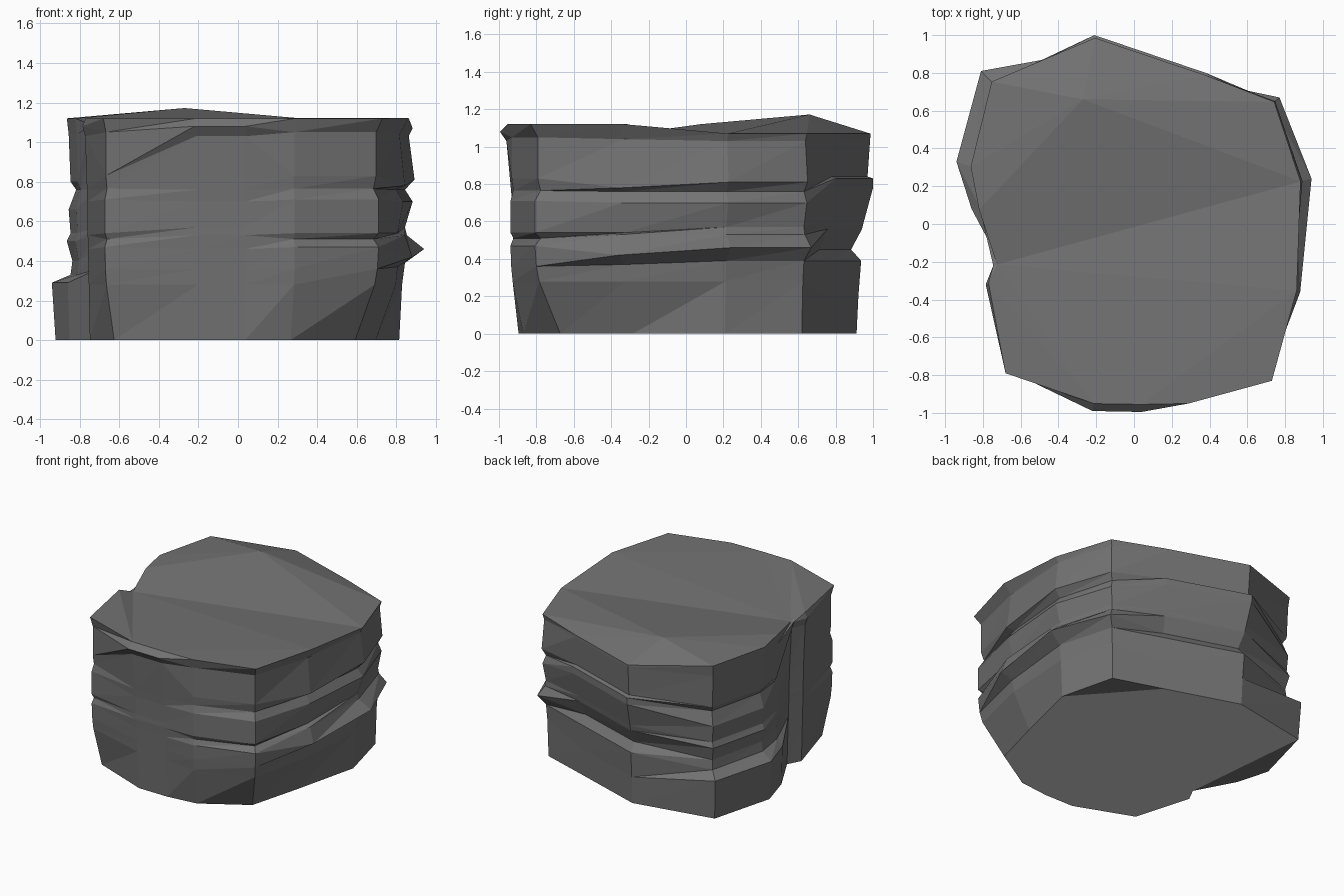
import bpy, bmesh
from mathutils import Vector

if "Cube" in bpy.data.objects:
    bpy.data.objects.remove(bpy.data.objects["Cube"])

# Strata profiles: (height, offset outward from the widest outline)
PROFILES = {
    "front": [(0, -.10), (.28, -.085), (.36, -.08), (.46, -.075), (.53, -.07), (.57, -.07),
              (.70, -.065), (.76, -.06), (1.03, -.035), (1.08, 0), (1.12, -.04)],
    "corner": [(0, -.21), (.28, -.06), (.36, -.04), (.47, -.03), (.51, -.07), (.54, -.03),
               (.71, -.03), (.765, -.07), (.83, -.05), (1.05, -.05), (1.12, 0)],
    "lean": [(0, -.20), (.28, -.09), (.37, -.08), (.42, 0), (.53, -.04), (.54, -.08),
             (.70, -.05), (.76, -.09), (.78, -.04), (1.04, -.07), (1.122, -.02)],
    "right": [(0, -.13), (.28, -.115), (.39, -.10), (.46, 0), (.53, -.09), (.57, -.10),
              (.70, -.06), (.76, -.10), (.81, -.05), (1.03, -.08), (1.07, -.06)],
    "back": [(0, -.09), (.20, -.08), (.39, -.065), (.45, -.12), (.56, -.06), (.60, -.05),
             (.78, 0), (.83, 0), (.84, -.03), (1.05, -.015), (1.07, -.015)],
    "left": [(0, -.02), (.29, 0), (.33, -.10), (.40, -.11), (.50, -.08), (.54, -.10),
             (.66, -.09), (.76, -.13), (.80, -.10), (1.04, -.09), (1.12, -.08)],
}

# Vertical edges of the rock, anticlockwise: x, y, profile, strength
COLUMNS = [
    (-.68, -.79, "corner", .4),
    (-.22, -.99, "front", 1),
    (.04, -.995, "front", 1),
    (.29, -.95, "corner", .4),
    (.73, -.83, "corner", 1),
    (.88, -.36, "lean", 1),
    (.94, .24, "right", 1),
    (.77, .67, "right", .6),
    (.38, .80, "back", .8),
    (-.21, 1.0, "back", 1),
    (-.81, .81, "left", 1),
    (-.94, .33, "left", 1),
    (-.86, .08, "left", .5),
    (-.745, -.22, "front", .5),
    (-.785, -.32, "front", .4),
]
RIGHT_RIM, CLEFT = 6, 13


def material(name, grey):
    m = bpy.data.materials.new(name)
    m.diffuse_color = (grey, grey, grey, 1)
    m.use_nodes = True
    m.node_tree.nodes["Principled BSDF"].inputs["Base Color"].default_value = m.diffuse_color
    return m


# Layered wall
bm = bmesh.new()
grid = []
for x, y, name, strength in COLUMNS:
    out = Vector((x, y, 0)).normalized()
    grid.append([bm.verts.new(Vector((x, y, z)) + out * off * strength)
                 for z, off in PROFILES[name]])
n = len(grid)
for i in range(n):
    a, b = grid[i], grid[(i + 1) % n]
    for k in range(len(a) - 1):
        bm.faces.new((a[k], b[k], b[k + 1]))
        bm.faces.new((a[k], b[k + 1], a[k + 1]))

# Faceted top with a low peak towards the back
rim = [c[-1] for c in grid]
rim[CLEFT].co.z = 1.08
peak = bm.verts.new((-.27, .66, 1.172))
for i in range(RIGHT_RIM, CLEFT):
    bm.faces.new((rim[i], rim[i + 1], peak))
bm.faces.new((rim[CLEFT], rim[RIGHT_RIM], peak))
bm.faces.new(rim[CLEFT:] + rim[:RIGHT_RIM + 1])

# Flat base: pale middle, with dark slivers at two bulging edges
foot = [c[0] for c in grid]
for sliver in ((6, 7, 8), (10, 11, 12, 13)):
    bm.faces.new([foot[i] for i in reversed(sliver)])
middle = [foot[i] for i in reversed(range(n)) if i not in (7, 11, 12)]
bm.faces.new(middle).material_index = 1

bmesh.ops.triangulate(bm, faces=[f for f in bm.faces if len(f.verts) > 3])
mesh = bpy.data.meshes.new("layered_rock")
bm.to_mesh(mesh)
bm.free()
mesh.materials.append(material("dark grey stone", .17))
mesh.materials.append(material("pale grey base", .65))
rock = bpy.data.objects.new("layered_rock", mesh)
bpy.context.collection.objects.link(rock)
